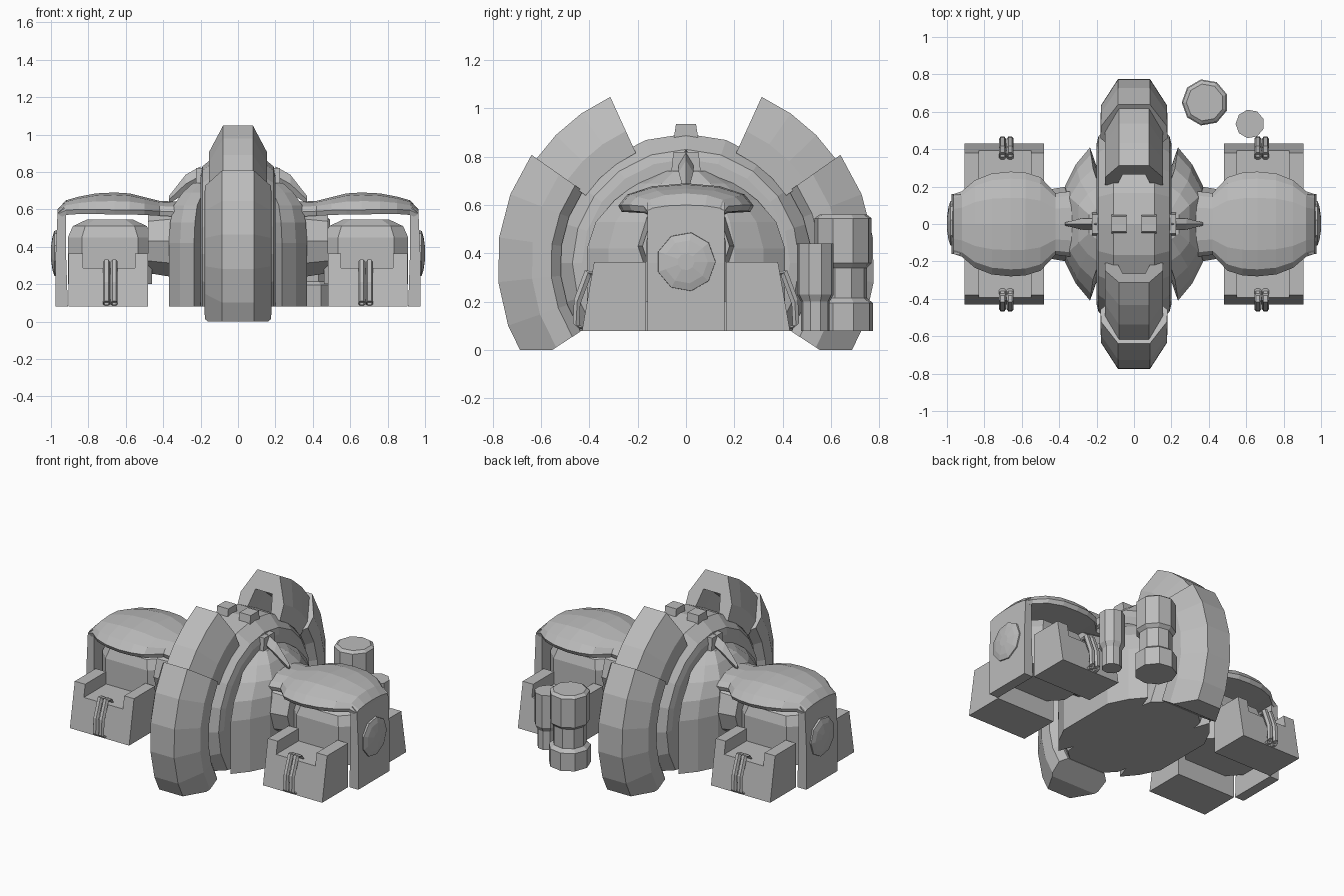
import bpy, bmesh
from math import sin, cos, radians, pi

if "Cube" in bpy.data.objects:
    bpy.data.objects.remove(bpy.data.objects["Cube"])

grey = bpy.data.materials.new("plain grey")
grey.use_nodes = True
GREY = (0.5, 0.5, 0.5, 1)
grey.diffuse_color = GREY
grey.node_tree.nodes["Principled BSDF"].inputs["Base Color"].default_value = GREY


def loft(name, rings, mirror="", cut=None):
    """Skin a list of equal-length point rings, cap the ends, cut below a height, mirror."""
    bm = bmesh.new()
    rows = [[bm.verts.new(p) for p in ring] for ring in rings]
    n = len(rows[0])
    for a, b in zip(rows, rows[1:]):
        for i in range(n):
            j = (i + 1) % n
            bm.faces.new((a[i], a[j], b[j], b[i]))
    bm.faces.new(rows[0])
    bm.faces.new(rows[-1])
    if cut is not None:
        geom = bm.verts[:] + bm.edges[:] + bm.faces[:]
        res = bmesh.ops.bisect_plane(bm, geom=geom, plane_co=(0, 0, cut),
                                     plane_no=(0, 0, -1), clear_outer=True)
        edges = [e for e in res["geom_cut"] if isinstance(e, bmesh.types.BMEdge)]
        bmesh.ops.holes_fill(bm, edges=edges, sides=0)
    bmesh.ops.recalc_face_normals(bm, faces=bm.faces)
    mesh = bpy.data.meshes.new(name)
    bm.to_mesh(mesh)
    bm.free()
    mesh.materials.append(grey)
    ob = bpy.data.objects.new(name, mesh)
    bpy.context.collection.objects.link(ob)
    if mirror:
        mod = ob.modifiers.new("mirror", "MIRROR")
        mod.use_axis = ("x" in mirror, "y" in mirror, False)
        mod.use_mirror_merge = False
    return ob


def lathe_x(name, profile, zc, sides, **kw):
    """Turn (x, radius) points about a sideways axis at height zc."""
    rings = [[(x, r * cos(2 * pi * i / sides), zc + r * sin(2 * pi * i / sides))
              for i in range(sides)] for x, r in profile]
    return loft(name, rings, **kw)


def lathe_z(name, profile, cx, cy, sides):
    """Turn (radius, z) points about an upright axis."""
    rings = [[(cx + r * cos(2 * pi * (i + .5) / sides), cy + r * sin(2 * pi * (i + .5) / sides), z)
              for i in range(sides)] for r, z in profile]
    return loft(name, rings)


def box(name, x0, x1, w, z0, z1, top):
    """Box pair of half width w whose top narrows in y."""
    return loft(name, [[(x0, -w * k, z), (x1, -w * k, z), (x1, w * k, z), (x0, w * k, z)]
                       for z, k in ((z0, 1), (z1, top))], mirror="x")


def arc(name, section, a0, a1, steps, **kw):
    """Sweep an (x, radius) section round the wheel axis."""
    rings = []
    for i in range(steps + 1):
        a = radians(a0 + (a1 - a0) * i / steps)
        rings.append([(x, -r * cos(a), .36 + r * sin(a)) for x, r in section])
    return loft(name, rings, mirror="y", **kw)


def both_sides(quarter):
    """Complete a plan outline from its first quarter."""
    half = quarter + [(-x, y) for x, y in reversed(quarter)]
    return half + [(-x, -y) for x, y in half]


# central wheel core
lathe_x("core_wheel", [(-.2, .43), (-.19, .47), (-.11, .535), (.11, .535), (.19, .47), (.2, .43)],
        .36, 20, cut=.08)

# domed body halves around the core
outline = both_sides([(.37, .2), (.31, .32), (.235, .41), (.19, .28)])
layers = [(.08, 1, 1), (.42, 1, 1), (.53, .98, .91), (.62, .93, .72), (.69, .8, .5), (.74, .65, .25)]
loft("body_dome", [[(x * sx, y * sy, z) for x, y in outline] for z, sx, sy in layers])

# lower ring arms and raised ring plates
arm = [(.14, .52), (.18, .56), (.175, .64), (.085, .78)]
arc("ring_arm", arm + [(-x, r) for x, r in reversed(arm)], -33, 35, 5, cut=0)
plate = [(.09, .5), (.155, .5), (.155, .6), (.08, .755)]
inner = [(-.09, .5), (-.06, .64), (.06, .64)]
arc("ring_plate", plate + [(-x, r) for x, r in reversed(plate[1:])] + inner, 34, 65.5, 3)

# crown fittings on top of the wheel
box("crown_block", .04, .12, .055, .85, .935, .75)
box("crown_bracket", .11, .225, .065, .7, .82, .8)
fin = [(.2, .03, .78, .05), (.28, .03, .735, .05), (.37, .008, .65, .02)]
loft("crown_fin", [[(x, -w, z), (x, 0, z - h), (x, w, z), (x, 0, z + h)] for x, w, z, h in fin],
     mirror="x")

# necks joining body and side pods
lathe_x("pod_neck", [(.3, .24), (.36, .2), (.48, .18)], .43, 10, mirror="x")

# inner pod drum with a softened top
drum = both_sides([(.225, .09), (.15, .165)])
loft("pod_drum", [[(.685 + x * k, y * k, z) for x, y in drum]
                  for z, k in ((.2, 1), (.45, 1), (.51, .88), (.545, .55))], mirror="x")

# domed hood: x, half width, edge height, crown height
spans = [(.3, .18, .56, .64), (.42, .165, .565, .645), (.5, .25, .57, .665), (.58, .275, .572, .685),
         (.66, .28, .572, .69), (.76, .27, .575, .685), (.85, .235, .575, .668),
         (.92, .175, .57, .648), (.965, .16, .55, .6)]
hood = []
for x, w, ze, zt in spans:
    ring = [(x, w * cos(pi * i / 6), ze + .025 + (zt - ze - .025) * sin(pi * i / 6)) for i in range(7)]
    hood.append(ring + [(x, -w * .95, ze), (x, w * .95, ze)])
loft("pod_hood", hood, mirror="x")

# outer wall and hub cap
wall = [(.91, .08), (.975, .08), (.975, .36), (.965, .58), (.93, .61), (.92, .58), (.92, .38)]
loft("outer_wall", [[(x, y, z) for x, z in wall] for y in (-.16, .16)], mirror="x")
lathe_x("hub_cap", [(.95, .125), (.982, .122), (.992, .09), (1.0, .035)], .365, 9, mirror="x")


# notched foot blocks with a sloping outer face
def slope(z):
    return .43 - .05 * (z - .08) / .285


foot = [(.48, .08), (.905, .08), (.905, .365), (.83, .365),
        (.83, .285), (.55, .285), (.55, .365), (.48, .365)]
loft("foot_block", [[(x, .165, z) for x, z in foot], [(x, slope(z), z) for x, z in foot]], mirror="xy")

# paired cables over each foot block
for side in (.662, .703):
    path = [(.35, .28), (.37, .315), (.405, .32), (.45, .2), (.455, .1), (.42, .09)]
    loft("foot_cable", [[(side + .019 * cos(pi * i / 3), y + .015 * sin(pi * i / 3),
                          z + .012 * sin(pi * i / 3)) for i in range(6)] for y, z in path], mirror="xy")

# free-standing tanks
lathe_z("large_tank", [(.125, .08), (.125, .195), (.1, .215), (.1, .34), (.12, .36),
                       (.12, .545), (.1, .56)], .38, .65, 9)
lathe_z("small_tank", [(.06, .08), (.06, .2), (.077, .23), (.077, .44)], .62, .535, 9)
